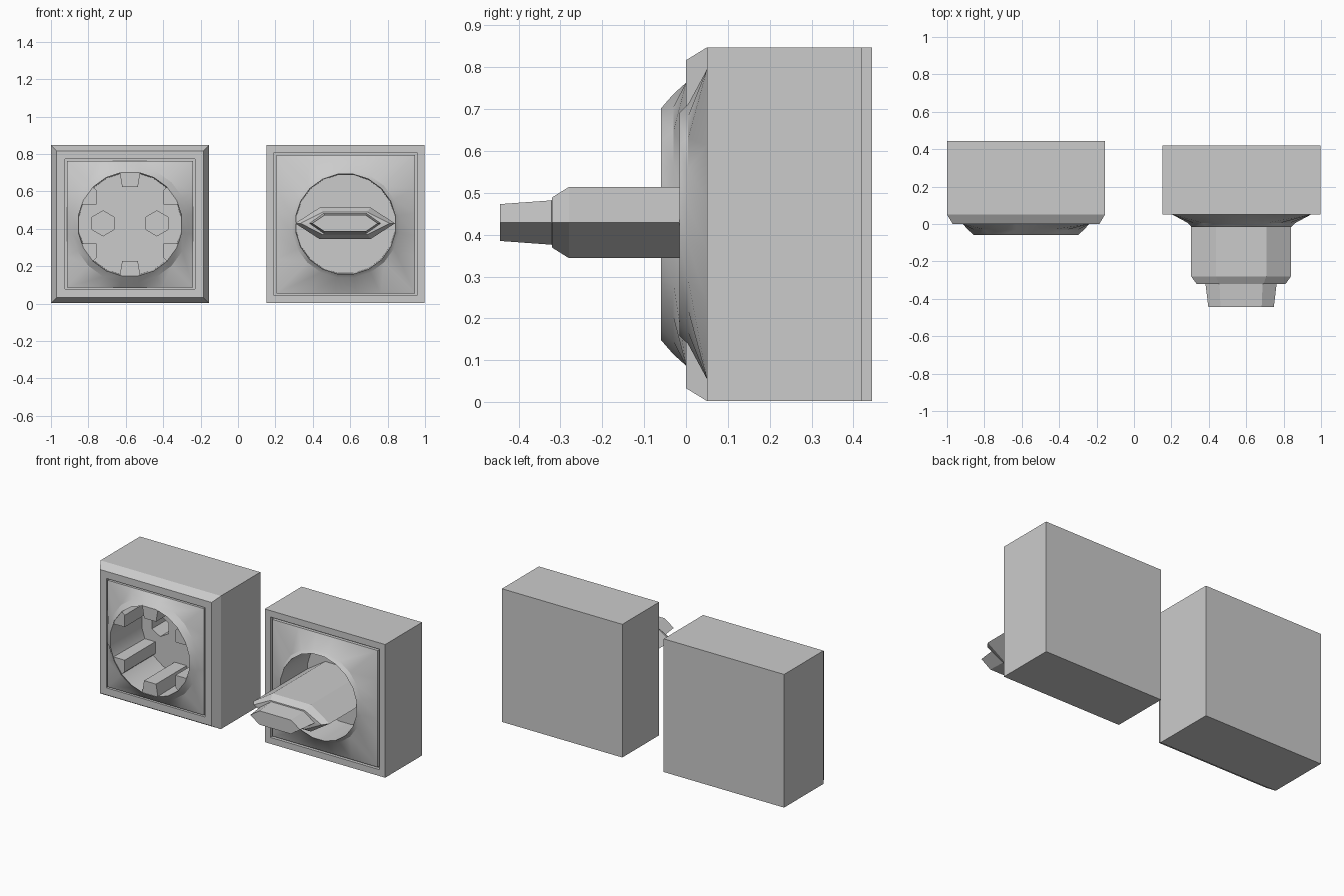
import bpy, bmesh, math

if "Cube" in bpy.data.objects:
    bpy.data.objects.remove(bpy.data.objects["Cube"])

N = 20           # sides of the round openings
ZC = 0.425       # height of both unit centres


def loft(name, rings):
    """Closed solid through rings of equal point count."""
    bm = bmesh.new()
    loops = [[bm.verts.new(p) for p in ring] for ring in rings]
    n = len(loops[0])
    for a, b in zip(loops, loops[1:]):
        for i in range(n):
            j = (i + 1) % n
            bm.faces.new((a[i], a[j], b[j], b[i]))
    bm.faces.new(loops[0][::-1])
    bm.faces.new(loops[-1])
    bmesh.ops.recalc_face_normals(bm, faces=bm.faces)
    me = bpy.data.meshes.new(name)
    bm.to_mesh(me)
    bm.free()
    ob = bpy.data.objects.new(name, me)
    bpy.context.collection.objects.link(ob)
    return ob


def ring(cx, kind, size, y):
    """Square or circular ring; the 9 degree offset puts points on the square's corners."""
    pts = []
    for i in range(N):
        a = math.radians(9 + 360 / N * i)
        c, s = math.cos(a), math.sin(a)
        k = size / max(abs(c), abs(s)) if kind == "sq" else size
        pts.append((cx + c * k, y, ZC + s * k))
    return pts


def prism(name, cx, profile, y0, y1):
    return loft(name, [[(cx + x, y, ZC + z) for x, z in profile] for y in (y0, y1)])


def smooth(ob):
    bpy.ops.object.select_all(action='DESELECT')
    ob.select_set(True)
    bpy.context.view_layer.objects.active = ob
    bpy.ops.object.shade_smooth_by_angle(angle=math.radians(25))


# Socket unit: bevelled box, thin groove, domed plate, round recess
SX = -0.5775
socket = loft("socket_housing", [ring(SX, *r) for r in [
    ("sq", .4225, .445), ("sq", .4225, .05), ("sq", .392, 0), ("sq", .347, 0),
    ("sq", .347, .02), ("sq", .338, .02), ("sq", .338, 0), ("ci", .315, -.03),
    ("ci", .28, -.06), ("ci", .275, .25)]])
smooth(socket)

# Contact holes in the recess floor
for side in (-1, 1):
    hexagon = [(side * .144 + .067 * math.sin(math.radians(60 * i)),
                .004 + .067 * math.cos(math.radians(60 * i))) for i in range(6)]
    cutter = prism("hole_cutter", SX, hexagon, .2, .4)
    cutter.hide_render = True
    cutter.hide_set(True)
    mod = socket.modifiers.new("contact_hole", 'BOOLEAN')
    mod.object = cutter
    mod.operation = 'DIFFERENCE'
    mod.solver = 'EXACT'

# Four guide ribs and two earth clips along the recess wall
rib = [(.178, .105), (.258, .105), (.25, .127), (.2, .2), (.178, .18)]
clip = [(-.055, .277), (-.042, .198), (.042, .198), (.055, .277)]
for sz in (-1, 1):
    for sx in (-1, 1):
        prism("guide_rib", SX, [(sx * x, sz * z) for x, z in rib], -.057, .255)
    prism("earth_clip", SX, [(x, sz * z) for x, z in clip], -.057, .255)

# Second unit: plain box, groove, flared plate, round recess
PX = 0.5755
smooth(loft("plug_housing", [ring(PX, *r) for r in [
    ("sq", .4225, .42), ("sq", .4225, .05), ("sq", .382, .05), ("sq", .382, .07),
    ("sq", .37, .07), ("sq", .37, .05), ("ci", .29, .005), ("ci", .27, -.015),
    ("ci", .266, .25)]]))

# Flat hexagonal plug with stepped tip
loft("plug_body", [[(PX - .003 + x, y, ZC + .004 + z) for x, z in
                    ((t, 0), (f, h), (-f, h), (-t, 0), (-f, -h), (f, -h))]
                   for t, f, h, y in [
    (.267, .135, .085, .255), (.267, .135, .085, -.28), (.238, .12, .06, -.32),
    (.19, .115, .053, -.321), (.175, .11, .044, -.445)]])
